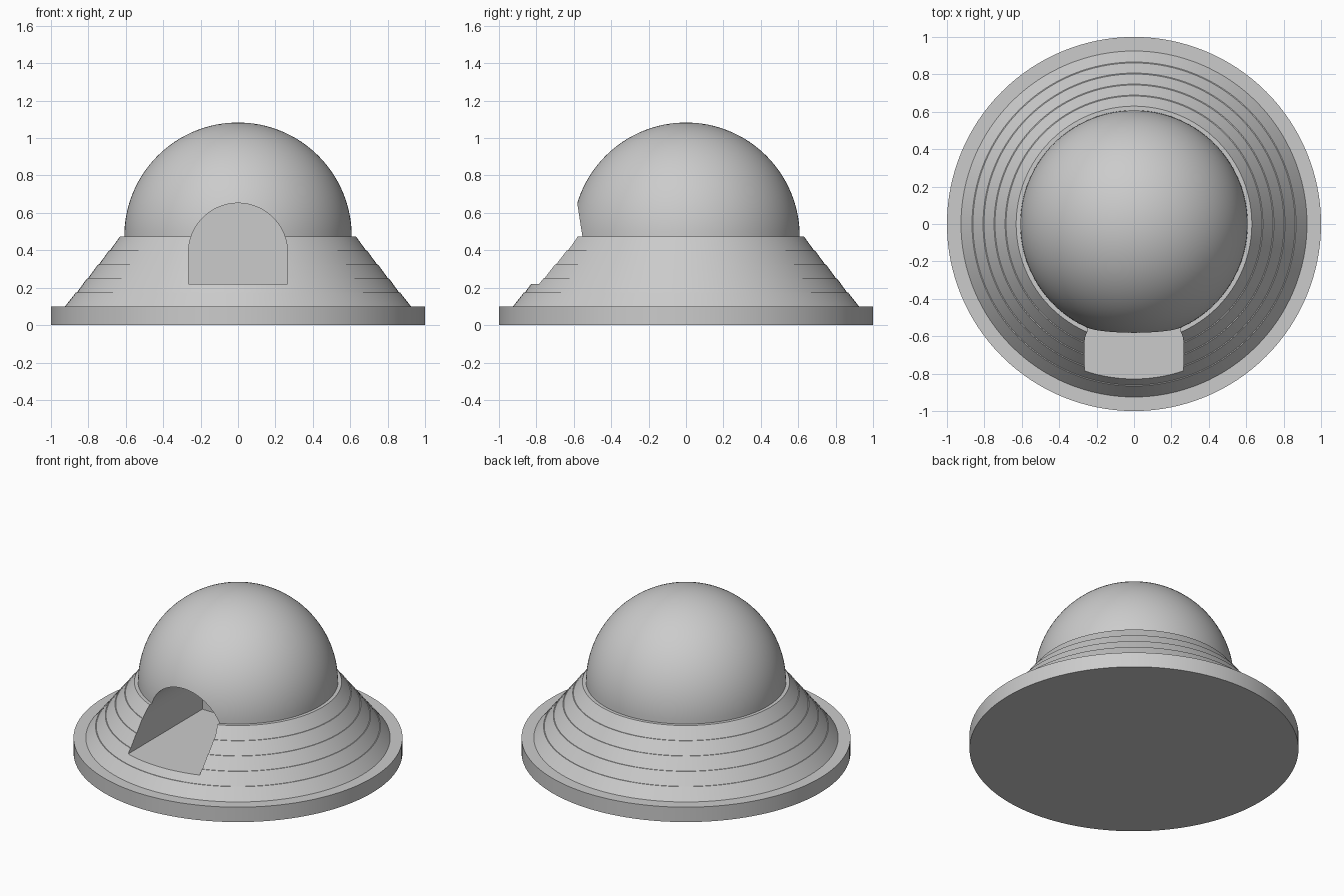
import bpy
import bmesh
from math import cos, sin, pi, radians

SEGMENTS = 128
BASE_TOP, SKIRT_TOP = 0.1, 0.475
SKIRT_BOTTOM_R, SKIRT_TOP_R = 0.925, 0.63
DOME_R = 0.608
TIERS, LEDGE = 5, 0.005

if "Cube" in bpy.data.objects:
    bpy.data.objects.remove(bpy.data.objects["Cube"], do_unlink=True)

grey = bpy.data.materials.new("plain grey")
grey.use_nodes = True
colour = (0.6, 0.6, 0.6, 1)
grey.diffuse_color = colour
grey.node_tree.nodes["Principled BSDF"].inputs["Base Color"].default_value = colour


def make_object(name, bm):
    bmesh.ops.recalc_face_normals(bm, faces=bm.faces)
    mesh = bpy.data.meshes.new(name)
    bm.to_mesh(mesh)
    bm.free()
    mesh.materials.append(grey)
    obj = bpy.data.objects.new(name, mesh)
    bpy.context.collection.objects.link(obj)
    return obj


def lathe(name, profile):
    """Revolve (radius, height) points around z, closing on the axis."""
    bm = bmesh.new()
    verts = [bm.verts.new((r, 0, z)) for r, z in profile]
    edges = [bm.edges.new(pair) for pair in zip(verts, verts[1:])]
    bmesh.ops.spin(bm, geom=verts + edges, cent=(0, 0, 0), axis=(0, 0, 1),
                   angle=2 * pi, steps=SEGMENTS, use_merge=True)
    bmesh.ops.remove_doubles(bm, verts=bm.verts, dist=0.0001)
    return make_object(name, bm)


# Base disc
base = lathe("base_disc", [(0, 0), (1, 0), (1, BASE_TOP), (0, BASE_TOP)])

# Sloped skirt in tiers, each with a fine ledge
profile = [(0, BASE_TOP)]
rise = (SKIRT_TOP - BASE_TOP) / TIERS
run = (SKIRT_BOTTOM_R - SKIRT_TOP_R) / TIERS
for i in range(TIERS):
    r, z = SKIRT_BOTTOM_R - i * run, BASE_TOP + i * rise
    inset = LEDGE if i else 0
    profile += [(r - inset, z), (r - run, z + rise)]
profile.append((0, SKIRT_TOP))
skirt = lathe("tiered_skirt", profile)

# Dome
arc = [(DOME_R * cos(i * pi / 64), SKIRT_TOP + DOME_R * sin(i * pi / 64))
       for i in range(32)]
dome = lathe("dome", [(0, SKIRT_TOP)] + arc + [(0, SKIRT_TOP + DOME_R)])

# Arched entrance: cutter running from the front to the middle
half, floor, spring = 0.265, 0.22, 0.387
outline = [(-half, floor), (half, floor)]
outline += [(half * cos(i * pi / 48), spring + half * sin(i * pi / 48))
            for i in range(49)]
bm = bmesh.new()
face = bm.faces.new([bm.verts.new((x, -1.2, z)) for x, z in outline])
back = bmesh.ops.extrude_face_region(bm, geom=[face])
bmesh.ops.translate(bm, vec=(0, 1.2, 0),
                    verts=[v for v in back["geom"] if isinstance(v, bmesh.types.BMVert)])
cutter = make_object("entrance_cutter", bm)
cutter.hide_render = True

for part in (skirt, dome):
    cut = part.modifiers.new("entrance", 'BOOLEAN')
    cut.operation = 'DIFFERENCE'
    cut.solver = 'EXACT'
    cut.object = cutter
    bpy.context.view_layer.objects.active = part
    bpy.ops.object.modifier_apply(modifier=cut.name)
bpy.data.objects.remove(cutter, do_unlink=True)

# Smooth curved surfaces, keep corners crisp
bpy.ops.object.select_all(action='DESELECT')
for part in (base, skirt, dome):
    part.select_set(True)
bpy.context.view_layer.objects.active = base
bpy.ops.object.shade_smooth_by_angle(angle=radians(25))
